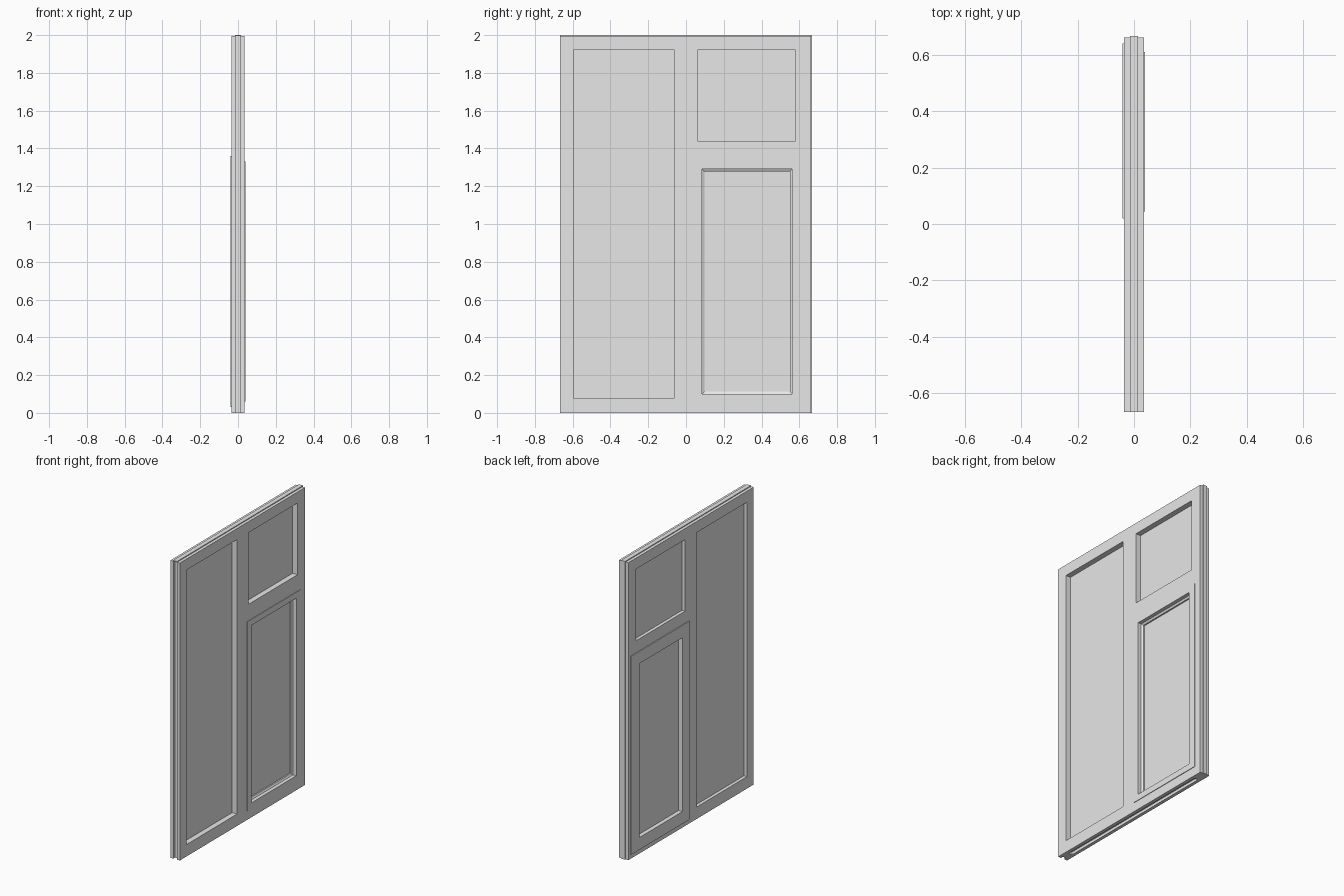
import bpy
import bmesh

if "Cube" in bpy.data.objects:
    bpy.data.objects.remove(bpy.data.objects["Cube"], do_unlink=True)

grey = bpy.data.materials.new("light_grey")
grey.use_nodes = True
grey.diffuse_color = (0.8, 0.8, 0.8, 1)
grey.node_tree.nodes["Principled BSDF"].inputs["Base Color"].default_value = (0.8, 0.8, 0.8, 1)

HALF = 0.035          # half the frame depth
W, H = 0.667, 2.0     # half width and height
LIP = 0.006           # tongue height


def finish(name, bm):
    bmesh.ops.recalc_face_normals(bm, faces=bm.faces)
    mesh = bpy.data.meshes.new(name)
    bm.to_mesh(mesh)
    bm.free()
    mesh.materials.append(grey)
    obj = bpy.data.objects.new(name, mesh)
    bpy.context.collection.objects.link(obj)
    return obj


def bar(name, profile, along, start, end):
    """Extrude an (x, other) profile along z or y."""
    bm = bmesh.new()
    if along == "z":
        verts = [bm.verts.new((x, v, start)) for x, v in profile]
        move = (0, 0, end - start)
    else:
        verts = [bm.verts.new((x, start, v)) for x, v in profile]
        move = (0, end - start, 0)
    face = bm.faces.new(verts)
    result = bmesh.ops.extrude_face_region(bm, geom=[face], use_keep_orig=True)
    moved = [g for g in result["geom"] if isinstance(g, bmesh.types.BMVert)]
    bmesh.ops.translate(bm, verts=moved, vec=move)
    return finish(name, bm)


def rect_bar(name, low, high, along, start, end, half=HALF, centre=0.0):
    a, b = centre - half, centre + half
    return bar(name, [(a, low), (b, low), (b, high), (a, high)], along, start, end)


def ring(name, stations):
    """Sweep a closed section round a rectangle; each station is (x, rectangle)."""
    bm = bmesh.new()
    loops = []
    for x, (y0, y1, z0, z1) in stations:
        corners = ((y0, z0), (y1, z0), (y1, z1), (y0, z1))
        loops.append([bm.verts.new((x, y, z)) for y, z in corners])
    for a, b in zip(loops, loops[1:] + loops[:1]):
        for i in range(4):
            j = (i + 1) % 4
            bm.faces.new((a[i], a[j], b[j], b[i]))
    return finish(name, bm)


def grooved(outer, inner):
    """Section with a groove cut in its outer edge."""
    g, depth = 0.013, 0.018
    return [(-HALF, inner), (-HALF, outer), (-g, outer), (-g, outer + depth),
            (g, outer + depth), (g, outer), (HALF, outer), (HALF, inner)]


def tongued(outer, inner):
    """Section with a tongue standing on its outer edge."""
    t, base = 0.015, outer - LIP
    return [(-HALF, inner), (-HALF, base), (-t, base), (-t, outer),
            (t, outer), (t, base), (HALF, base), (HALF, inner)]


# Outer frame
Y0, Y1, Z0, Z1 = -0.595, 0.58, 0.08, 1.92
bar("grooved_stile", grooved(-W, Y0), "z", 0, H - LIP)
bar("tongued_stile", tongued(W, Y1), "z", 0, H - LIP)
bar("bottom_rail", grooved(0, Z0), "y", Y0, Y1)
bar("top_rail", tongued(H, Z1), "y", Y0, Y1)
rect_bar("top_tongue", H - LIP, H, "y", -W, W, 0.015)

# Dividers
rect_bar("mullion", -0.06, 0.06, "z", Z0, Z1)
rect_bar("transom", 1.31, 1.44, "y", 0.06, Y1)

# Fixed panes
rect_bar("tall_pane", Z0, Z1, "y", Y0, -0.06, 0.006, -0.007)
rect_bar("upper_pane", 1.44, Z1, "y", 0.06, Y1, 0.006, -0.007)

# Opening sash with overlapping flanges and a glazing bead
rear = (0.02, 0.64, 0.03, 1.36)
front = (0.045, 0.61, 0.06, 1.33)
body = (0.06, 0.58, 0.08, 1.31)
opening = (0.085, 0.562, 0.1, 1.29)
bead = (0.097, 0.55, 0.112, 1.278)
ring("sash", [(-0.041, rear), (-0.034, rear), (-0.034, body), (0.034, body),
              (0.034, front), (0.039, front), (0.039, opening), (0.015, opening),
              (0.008, bead), (-0.041, bead)])
rect_bar("sash_pane", bead[2], bead[3], "y", bead[0], bead[1], 0.006, -0.007)
